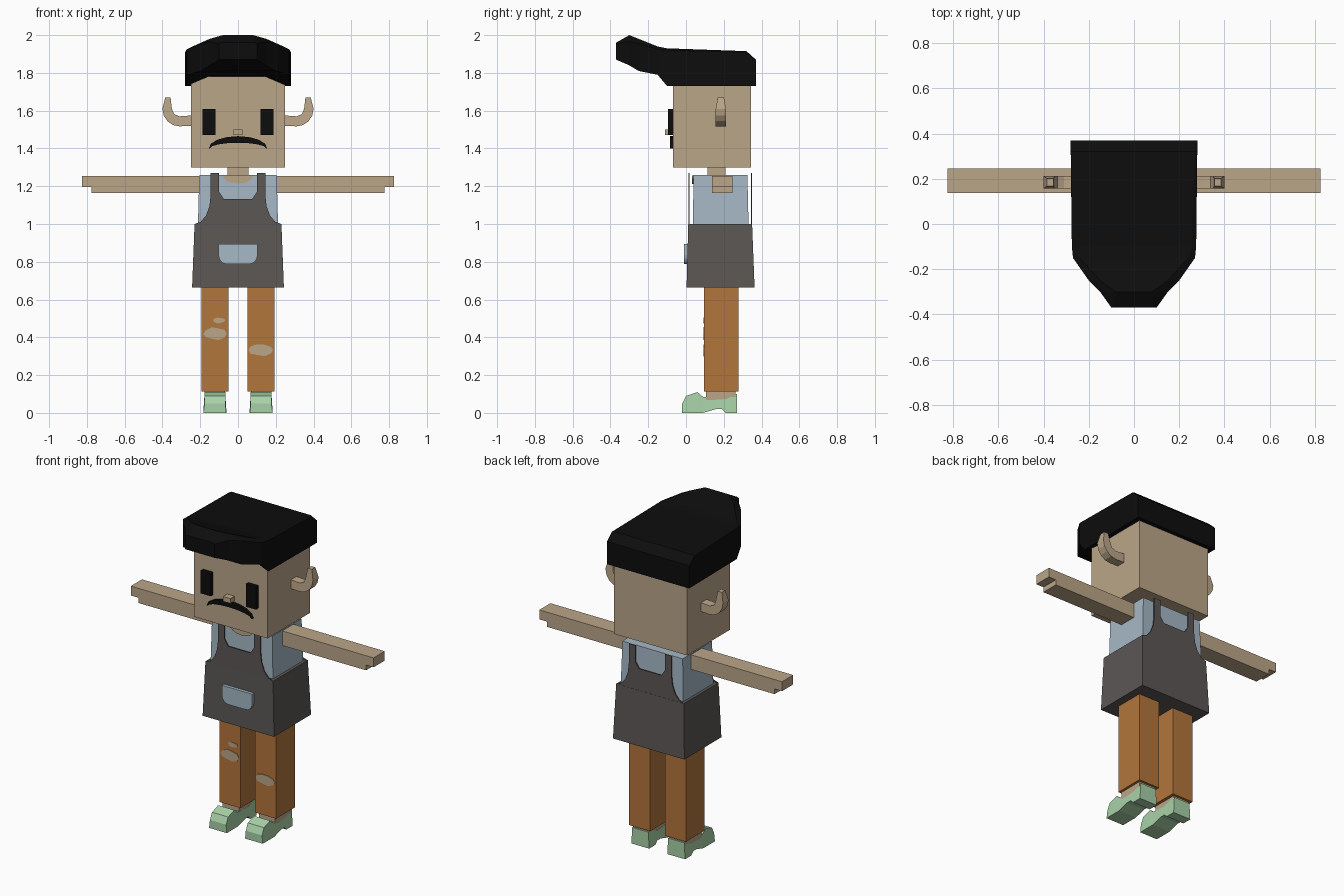
import bpy, bmesh, random
from math import radians, sin, cos

cube = bpy.data.objects.get("Cube")
if cube:
    bpy.data.objects.remove(cube, do_unlink=True)


def material(name, red, green, blue):
    colour = (red, green, blue, 1)
    mat = bpy.data.materials.new(name)
    mat.use_nodes = True
    mat.diffuse_color = colour
    mat.node_tree.nodes["Principled BSDF"].inputs["Base Color"].default_value = colour
    return mat


skin = material("skin", .5, .38, .25)
black = material("black", .004, .004, .004)
grey = material("apron grey", .105, .095, .09)
blue = material("shirt blue", .38, .48, .56)
orange = material("trouser orange", .45, .18, .045)
green = material("shoe green", .39, .64, .39)


def loft(name, rings, mat):
    """Join rings of equal point count into a closed flat-shaded solid."""
    bm = bmesh.new()
    loops = [[bm.verts.new(point) for point in ring] for ring in rings]
    for lower, upper in zip(loops, loops[1:]):
        for i in range(len(lower)):
            bm.faces.new((lower[i - 1], lower[i], upper[i], upper[i - 1]))
    bm.faces.new(loops[0])
    bm.faces.new(loops[-1])
    bmesh.ops.recalc_face_normals(bm, faces=bm.faces)
    mesh = bpy.data.meshes.new(name)
    bm.to_mesh(mesh)
    bm.free()
    mesh.materials.append(mat)
    part = bpy.data.objects.new(name, mesh)
    bpy.context.collection.objects.link(part)
    return part


def rectangle(half_width, front, back, z):
    return [(-half_width, front, z), (half_width, front, z),
            (half_width, back, z), (-half_width, back, z)]


def prism(name, outline, front, back, mat, side=1):
    """Extrude an (x, z) outline along y, mirrored when side is negative."""
    return loft(name, [[(side * x, y, z) for x, z in outline] for y in (front, back)], mat)


def box(name, xs, ys, zs, mat, side=1):
    left, right = xs
    low, high = zs
    outline = [(left, low), (right, low), (right, high), (left, high)]
    return prism(name, outline, *ys, mat, side)


def arc(x, z, width, height, start, end, steps=4):
    """Points along an elliptical arc around (x, z), angles in degrees."""
    angles = [radians(start + (end - start) * i / steps) for i in range(steps + 1)]
    return [(x + width * cos(a), z + height * sin(a)) for a in angles]


def mirrored(half):
    """Close a right-half outline with its mirror image."""
    return half + [(-x, z) for x, z in reversed(half)]


# Head, neck and face
box("head", (-.25, .25), (-.07, .345), (1.3, 1.78), skin)
box("neck", (-.055, .055), (.115, .21), (1.2, 1.3), skin)
box("nose", (-.025, .025), (-.11, -.06), (1.47, 1.5), skin)
moustache = arc(0, 1.4, .155, .065, 0, 180, 8) + arc(0, 1.4, .15, .03, 180, 0, 8)
prism("moustache", moustache, -.085, -.065, black)

# Swept-up hair, from nape to quiff: y, half width, bottom, top, inset of top edge
stations = [(.37, .28, 1.73, 1.87, .01), (.32, .28, 1.73, 1.915, .01),
            (-.1, .275, 1.73, 1.93, .02), (-.15, .27, 1.79, 1.94, .03),
            (-.25, .2, 1.81, 1.98, .05), (-.3, .15, 1.84, 2, .07),
            (-.37, .1, 1.87, 1.96, .01)]
rings = []
for y, width, bottom, top, inset in stations:
    arch = max(bottom, 1.8) if y < 0 else bottom
    half = [(width * .4, arch), (width, bottom), (width, top - inset / 2), (width - inset, top)]
    rings.append([(x, y, z) for x, z in mirrored(half)])
loft("hair", rings, black)

# Shirt and neckline
loft("shirt", [rectangle(.22, .033, .338, .7), rectangle(.205, .04, .325, 1.26)], blue)
prism("neckline", arc(0, 1.258, .08, .045, 180, 360, 8), .033, .042, skin)

# Apron skirt, and a bib with curved sides and straps on front and back
loft("apron_skirt", [rectangle(.243, .003, .363, .665),
                     rectangle(.23, .012, .35, 1)], grey)
bib = mirrored([(.23, .99)] + arc(.23, 1.15, .085, .15, 270, 180)
               + [(.145, 1.27), (.1, 1.27), (.1, 1.17), (.075, 1.133)])
for label, y in (("front", .012), ("back", .343)):
    prism(label + "_bib", bib, y, y + .006, grey)
pocket = mirrored([(.103, .895)] + arc(.06, .835, .043, .047, 0, -90))
prism("pocket", pocket, -.01, .012, blue)

# Shoe sections from toe to heel: y, underside, top
shoe = [(-.02, 0, .05), (0, 0, .09), (.06, 0, .11), (.09, 0, .085),
        (.16, .02, .08), (.19, .02, .08), (.21, 0, .085), (.24, 0, .1), (.27, 0, .1)]

# Paired parts
for side, label in ((1, "left_"), (-1, "right_")):
    box(label + "eye", (.12, .188), (-.095, -.06), (1.47, 1.61), black, side)

    # Ear bends outward then up, slimmer at its tip
    outline = ([(.24, 1.52)] + arc(.31, 1.61, .09, .093, -90, 0) + [(.385, 1.67), (.357, 1.67)]
               + arc(.31, 1.61, .04, .04, 0, -90, 2) + [(.24, 1.575)])
    ear = prism(label + "ear", outline, .157, .212, skin, side)
    for vertex in ear.data.vertices:
        if vertex.co.z > 1.65:
            vertex.co.y = vertex.co.y * .6 + .074

    box(label + "arm", (.19, .826), (.138, .246), (1.197, 1.255), skin, side)
    box(label + "arm_underside", (.19, .775), (.138, .246), (1.165, 1.197), skin, side)
    box(label + "trouser_leg", (.05, .193), (.095, .277), (.113, .7), orange, side)
    box(label + "ankle", (.068, .178), (.105, .262), (.05, .116), skin, side)
    loft(label + "shoe", [[(side * x, y, z) for x, z in
                           ((.062, low), (.183, low), (.177, high), (.067, high))]
                          for y, low, high in shoe], green)

# Torn knees: uneven skin patches on the trouser fronts
random.seed(3)
for name, x, z, width, height in (("right_knee_tear", -.12, .42, .065, .034),
                                  ("right_small_tear", -.1, .49, .033, .016),
                                  ("left_knee_tear", .12, .333, .067, .032)):
    patch = [(x + (px - x) * random.uniform(.9, 1), z + (pz - z) * random.uniform(.8, 1.1))
             for px, pz in arc(x, z, width, height, 0, 324, 9)]
    prism(name, patch, .092, .097, skin)
